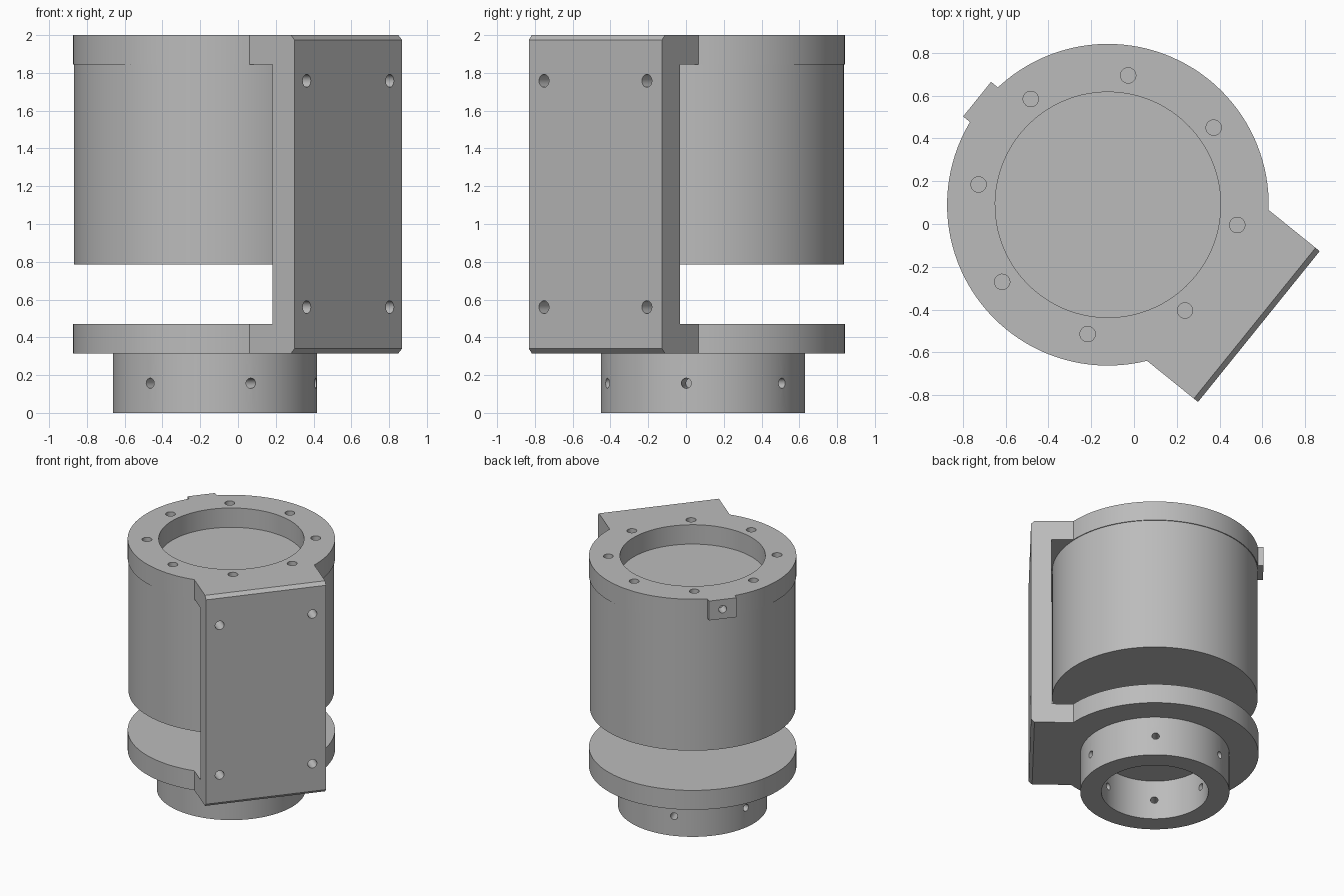
import bpy, bmesh
from math import radians, pi, sin, cos, asin, sqrt
from mathutils import Matrix, Vector

cube = bpy.data.objects.get("Cube")
if cube:
    bpy.data.objects.remove(cube, do_unlink=True)

# Local frame: +X points out through the mounting plate, origin on the main axis
FRAME = Matrix.Translation((-0.122, 0.09, 0)) @ Matrix.Rotation(radians(-38.9), 4, 'Z')
R = 0.752            # flange radius
HALF = 0.453         # half width of the mounting plate
FACE = 0.907         # distance of the plate face from the axis
LOW, LOW_TOP, RING, TOP = 0.315, 0.47, 1.845, 2.0

grey = bpy.data.materials.new("machined grey")
grey.use_nodes = True
colour = (0.5, 0.5, 0.5, 1)
grey.diffuse_color = colour
bsdf = next(n for n in grey.node_tree.nodes if n.type == 'BSDF_PRINCIPLED')
bsdf.inputs["Base Color"].default_value = colour


def make(name, bm):
    bmesh.ops.recalc_face_normals(bm, faces=bm.faces)
    mesh = bpy.data.meshes.new(name)
    bm.to_mesh(mesh)
    bm.free()
    mesh.materials.append(grey)
    obj = bpy.data.objects.new(name, mesh)
    obj.matrix_world = FRAME
    bpy.context.collection.objects.link(obj)
    return obj


def prism(name, outline, z0, z1, bevel=0):
    bm = bmesh.new()
    base = bm.faces.new([bm.verts.new((x, y, z0)) for x, y in outline])
    top = bmesh.ops.extrude_face_region(bm, geom=[base])["geom"]
    bmesh.ops.translate(bm, vec=(0, 0, z1 - z0),
                        verts=[v for v in top if isinstance(v, bmesh.types.BMVert)])
    if bevel:
        edges = [e for e in bm.edges if all(abs(v.co.x - FACE) < 1e-4 for v in e.verts)
                 and abs(e.verts[0].co.z - e.verts[1].co.z) < 1e-4]
        bmesh.ops.bevel(bm, geom=edges, offset=bevel, segments=1, affect='EDGES')
    return make(name, bm)


def box(name, x0, x1, half, z0, z1):
    return prism(name, [(x0, -half), (x1, -half), (x1, half), (x0, half)], z0, z1)


def rod(name, r, start, end, segments=24):
    start, end = Vector(start), Vector(end)
    axis = end - start
    place = Matrix.Translation((start + end) / 2) @ axis.to_track_quat('Z', 'Y').to_matrix().to_4x4()
    bm = bmesh.new()
    bmesh.ops.create_cone(bm, cap_ends=True, segments=segments, radius1=r, radius2=r,
                          depth=axis.length, matrix=place)
    return make(name, bm)


def combine(obj, tool, operation='DIFFERENCE'):
    mod = obj.modifiers.new("combine", 'BOOLEAN')
    mod.operation, mod.solver, mod.object = operation, 'EXACT', tool
    bpy.context.view_layer.update()
    mesh = bpy.data.meshes.new_from_object(obj.evaluated_get(bpy.context.evaluated_depsgraph_get()))
    obj.modifiers.clear()
    obj.data = mesh
    bpy.data.objects.remove(tool, do_unlink=True)


def polar(r, a, z):
    return (r * cos(a), r * sin(a), z)


# Bracket: round flange outline with a square shoulder, opened up in the middle
a0 = asin(HALF / R)
arc = [polar(R, a0 + (2 * pi - 2 * a0) * i / 96, 0)[:2] for i in range(97)]
bracket = prism("flange_bracket", arc + [(FACE, -HALF), (FACE, HALF)], LOW, TOP, 0.025)
combine(bracket, box("gap", -1.2, 0.757, 1, LOW_TOP, RING))
combine(bracket, rod("bore", 0.527, (0, 0, RING - 0.1), (0, 0, TOP + 0.1), 96))

# Small tab on the far side of the top ring
combine(bracket, box("tab", -0.786, -0.69, 0.104, RING, TOP), 'UNION')
combine(bracket, rod("tab_hole", 0.03, (-0.7, 0, 1.922), (-0.85, 0, 1.922)))

# Ring of bolt holes and the four plate screw holes
for i in range(8):
    a = radians(30 + 45 * i)
    combine(bracket, rod("bolt_hole", 0.036, polar(0.612, a, RING - 0.05), polar(0.612, a, TOP + 0.05)))
for y in (-0.35, 0.35):
    for z in (0.56, 1.758):
        combine(bracket, rod("screw_hole", 0.034, (0.72, y, z), (0.95, y, z)))

# Main drum hanging below the top ring
drum = rod("drum", 0.746, (0, 0, 0.785), (0, 0, RING), 96)

# Hollow neck with radial set-screw holes
neck = rod("neck", 0.541, (0, 0, 0), (0, 0, LOW), 96)
combine(neck, rod("neck_bore", 0.388, (0, 0, -0.1), (0, 0, LOW + 0.1), 96))
for i in range(6):
    a = radians(29.5 + 60 * i)
    combine(neck, rod("set_hole", 0.027, polar(0.3, a, 0.157), polar(0.6, a, 0.157)))

# Smooth curved walls, keep machined edges sharp
bpy.ops.object.select_all(action='DESELECT')
for obj in (bracket, drum, neck):
    obj.select_set(True)
bpy.context.view_layer.objects.active = bracket
bpy.ops.object.shade_smooth_by_angle(angle=radians(30))
